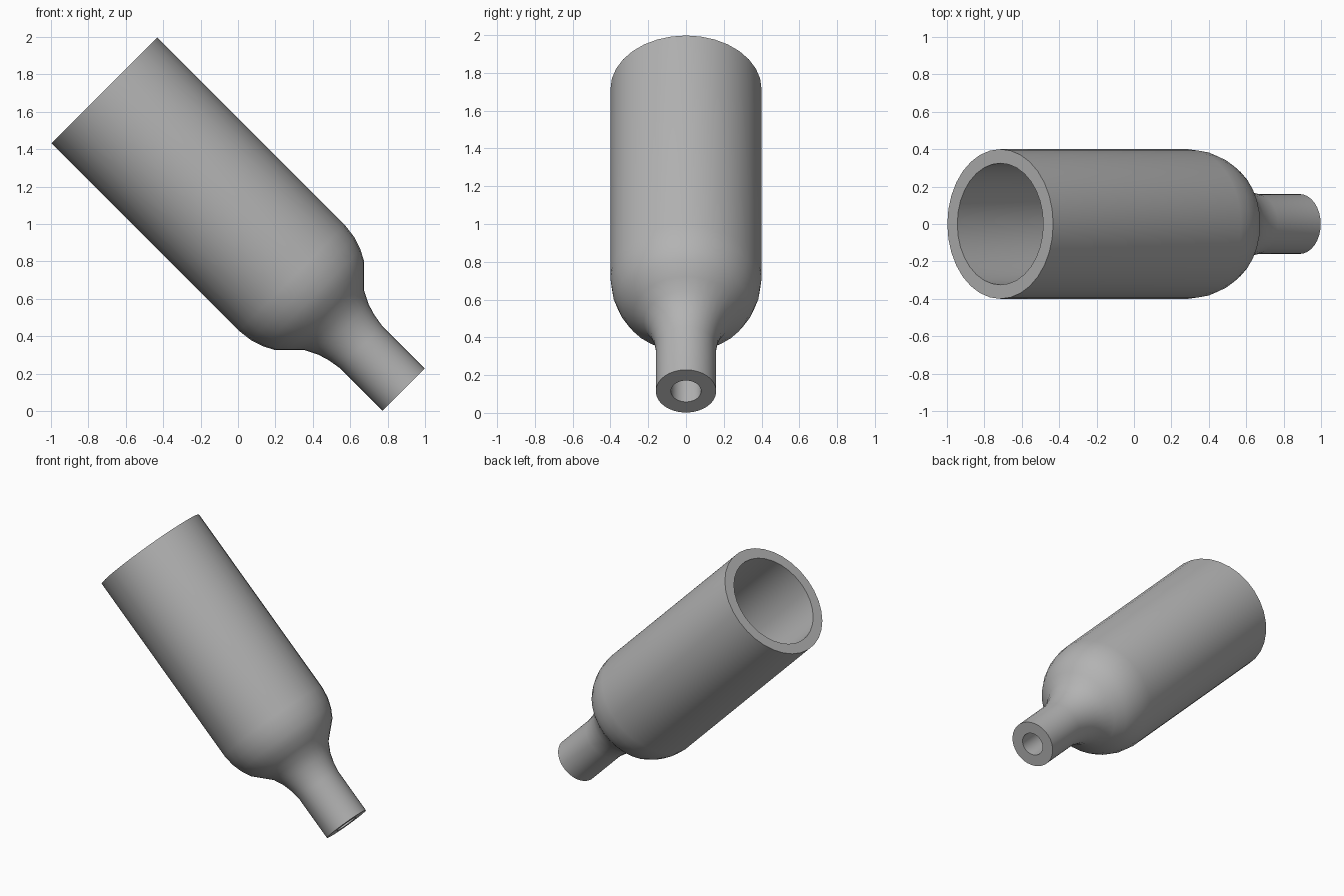
import bpy
import bmesh
import math
from mathutils import Matrix, Vector

cube = bpy.data.objects.get("Cube")
if cube:
    bpy.data.objects.remove(cube)

SIDES = 32
LENGTH = 2.263

# Plain grey material
grey = bpy.data.materials.new("plain_grey")
grey.use_nodes = True
colour = (0.45, 0.45, 0.45, 1)
grey.diffuse_color = colour
grey.node_tree.nodes["Principled BSDF"].inputs["Base Color"].default_value = colour

# Outer profile as (distance from wide end, radius): body, shoulder, neck
outer = [(0, .4), (1.42, .4), (1.5, .39), (1.57, .367), (1.63, .335),
         (1.685, .28), (1.74, .225), (1.81, .19), (1.87, .172),
         (1.94, .16), (LENGTH, .16)]
# Bore follows the outside, leaving an even wall
bore = [(s, .325 - (.4 - r) * .245 / .24) for s, r in outer]
profile = outer + bore[::-1]

# Revolve the closed profile into a hollow tube
bm = bmesh.new()
rings = []
for s, r in profile:
    angles = [2 * math.pi * i / SIDES for i in range(SIDES)]
    rings.append([bm.verts.new((r * math.cos(a), r * math.sin(a), -s)) for a in angles])
for k, ring in enumerate(rings):
    following = rings[(k + 1) % len(rings)]
    for i in range(SIDES):
        j = (i + 1) % SIDES
        bm.faces.new((ring[i], ring[j], following[j], following[i]))
bmesh.ops.recalc_face_normals(bm, faces=bm.faces)

# Tilt the tube, wide mouth up to the right side
tilt = Matrix.Rotation(-math.pi / 4, 4, "Y")
mouth = Vector((-.715, 0, 1.715))
bm.transform(Matrix.Translation(mouth) @ tilt)

mesh = bpy.data.meshes.new("reducer_tube")
bm.to_mesh(mesh)
bm.free()
mesh.materials.append(grey)
tube = bpy.data.objects.new("reducer_tube", mesh)
bpy.context.collection.objects.link(tube)
bpy.ops.object.select_all(action="DESELECT")
tube.select_set(True)
bpy.context.view_layer.objects.active = tube
bpy.ops.object.shade_smooth_by_angle(angle=math.radians(40))
